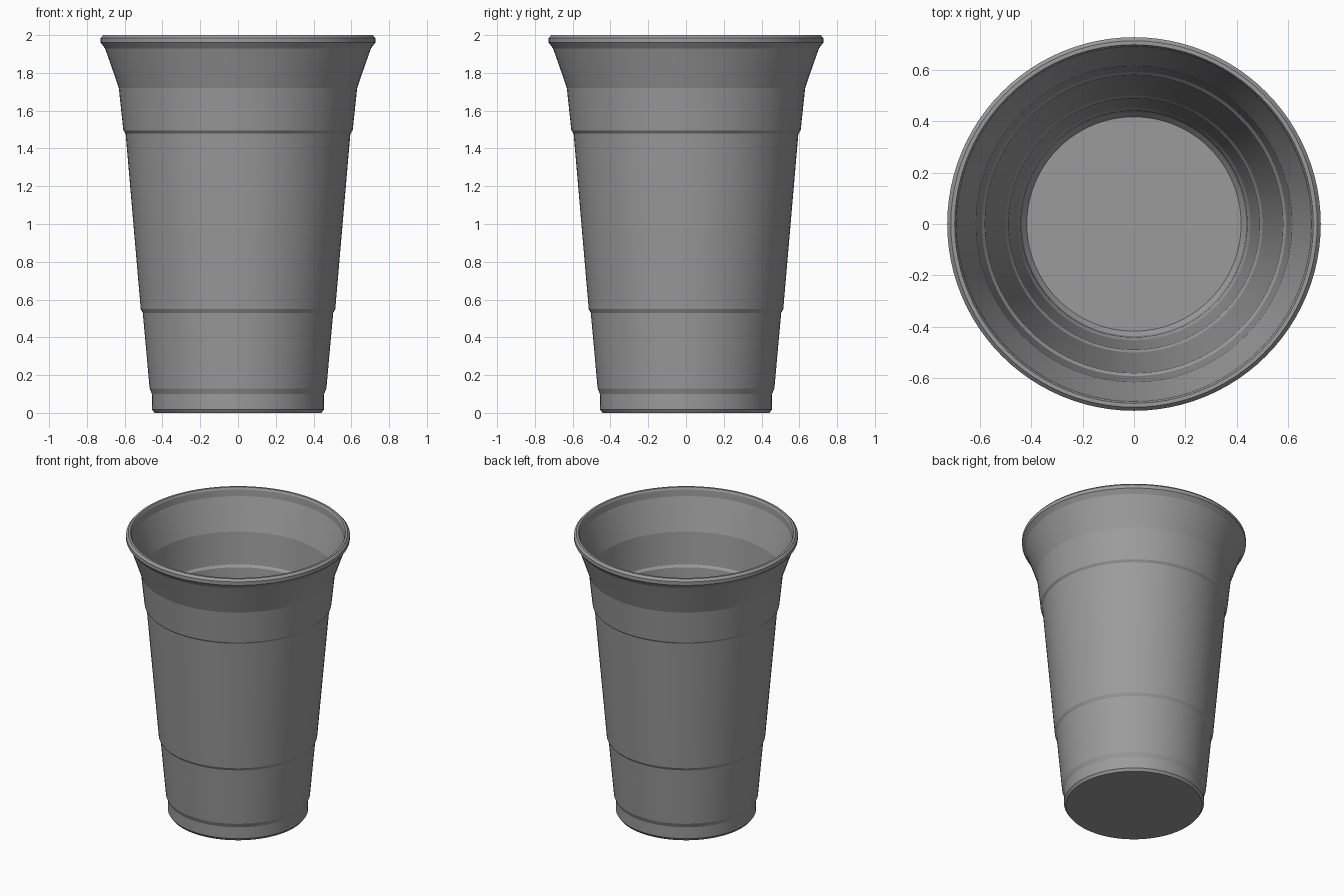
import bpy, bmesh, math

if "Cube" in bpy.data.objects:
    bpy.data.objects.remove(bpy.data.objects["Cube"])

SIDES = 96

# Single plastic colour
plastic = bpy.data.materials.new("grey plastic")
plastic.diffuse_color = (0.33, 0.33, 0.33, 1)
plastic.use_nodes = True
plastic.node_tree.nodes["Principled BSDF"].inputs["Base Color"].default_value = plastic.diffuse_color

# Outer wall (radius, height) from the foot to the rim
outer = [(0.442, 0.0), (0.455, 0.018), (0.456, 0.10), (0.468, 0.13),
         (0.504, 0.53), (0.515, 0.55), (0.595, 1.48), (0.607, 1.495),
         (0.631, 1.72), (0.672, 1.84), (0.704, 1.93), (0.727, 1.96),
         (0.727, 1.985), (0.713, 2.0)]
# Inner wall from the rim down to the floor
inner = [(0.698, 2.0), (0.691, 1.985), (0.688, 1.94), (0.655, 1.84),
         (0.615, 1.72), (0.592, 1.495), (0.580, 1.48), (0.500, 0.55),
         (0.489, 0.53), (0.453, 0.13), (0.441, 0.10), (0.436, 0.045),
         (0.417, 0.02)]


def lathe(name, profile):
    """Spin a closed profile around z, capping both ends with a disc."""
    bm = bmesh.new()
    rings = []
    for r, z in profile:
        rings.append([bm.verts.new((r * math.cos(2 * math.pi * i / SIDES),
                                    r * math.sin(2 * math.pi * i / SIDES), z))
                      for i in range(SIDES)])
    for a, b in zip(rings, rings[1:]):
        for i in range(SIDES):
            j = (i + 1) % SIDES
            bm.faces.new((a[i], a[j], b[j], b[i]))
    bm.faces.new(rings[0][::-1])   # underside
    bm.faces.new(rings[-1])        # inside floor
    mesh = bpy.data.meshes.new(name)
    bm.to_mesh(mesh)
    bm.free()
    mesh.materials.append(plastic)
    obj = bpy.data.objects.new(name, mesh)
    bpy.context.collection.objects.link(obj)
    return obj


cup = lathe("cup", outer + inner)
bpy.context.view_layer.objects.active = cup
cup.select_set(True)
bpy.ops.object.shade_smooth_by_angle(angle=math.radians(10))
